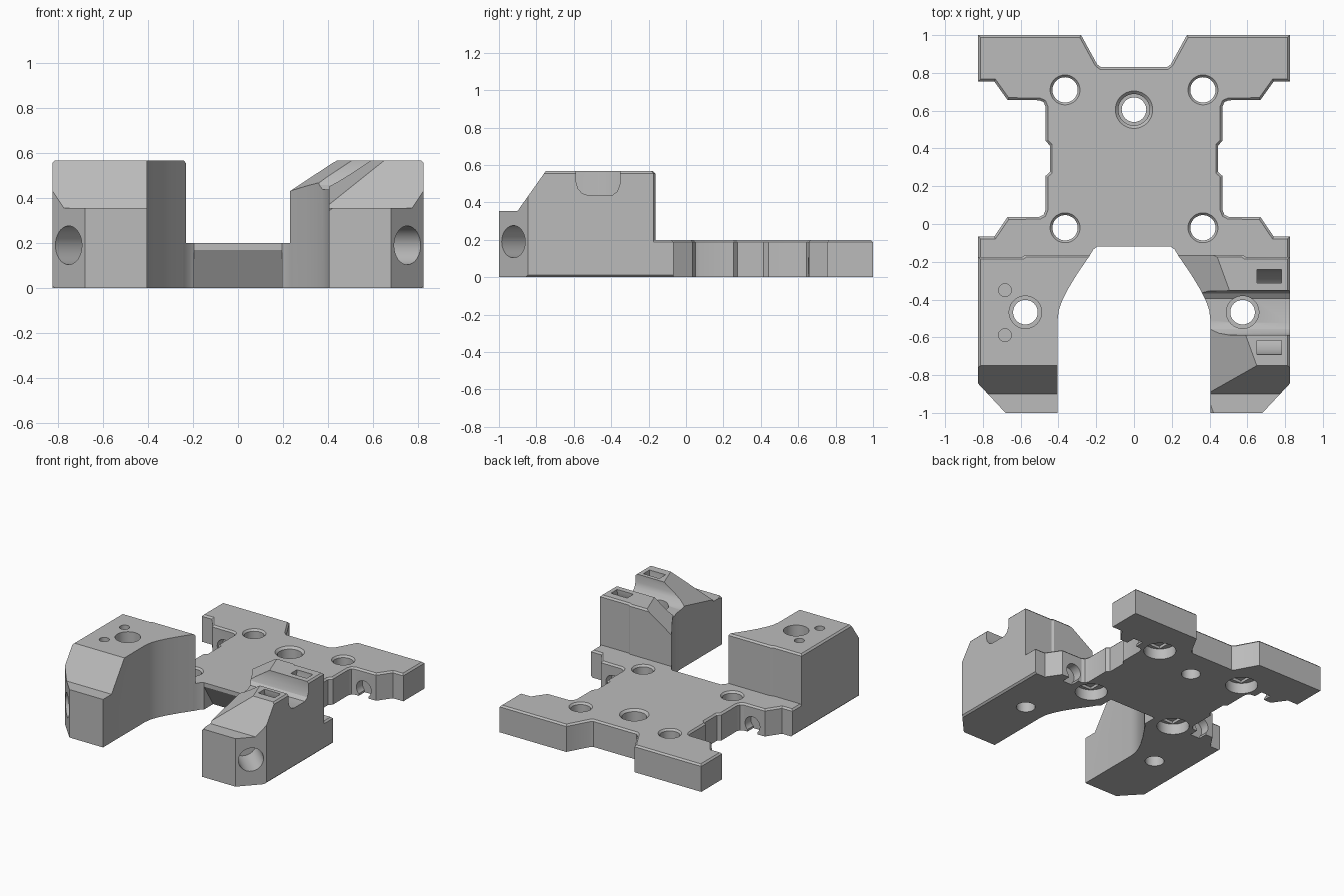
import bpy, bmesh
from math import pi, sin, cos
from mathutils import Vector

cube = bpy.data.objects.get("Cube")
if cube:
    bpy.data.objects.remove(cube)

grey = bpy.data.materials.new("plain grey")
grey.use_nodes = True
COLOUR = (0.5, 0.5, 0.5, 1)
grey.diffuse_color = COLOUR
grey.node_tree.nodes["Principled BSDF"].inputs["Base Color"].default_value = COLOUR


def finish(name, bm):
    bmesh.ops.recalc_face_normals(bm, faces=bm.faces)
    mesh = bpy.data.meshes.new(name)
    bm.to_mesh(mesh)
    bm.free()
    mesh.materials.append(grey)
    obj = bpy.data.objects.new(name, mesh)
    bpy.context.collection.objects.link(obj)
    return obj


def prism(name, outline, lo, hi, axis="z", bevel=None):
    """Extrude an outline along z (xy outline) or x (yz outline)."""
    bm = bmesh.new()
    place = (lambda u, v, w: (u, v, w)) if axis == "z" else (lambda u, v, w: (w, u, v))
    face = bm.faces.new([bm.verts.new(place(u, v, lo)) for u, v in outline])
    moved = bmesh.ops.extrude_face_region(bm, geom=[face])["geom"]
    verts = [g for g in moved if isinstance(g, bmesh.types.BMVert)]
    bmesh.ops.translate(bm, verts=verts, vec=place(0, 0, hi - lo))
    bmesh.ops.recalc_face_normals(bm, faces=bm.faces)
    if bevel:
        edges = [e for e in bm.edges
                 if abs(e.verts[0].co.z - e.verts[1].co.z) < 1e-5
                 and bevel((e.verts[0].co + e.verts[1].co) / 2)]
        bmesh.ops.bevel(bm, geom=edges, offset=0.012, segments=1,
                        affect="EDGES", profile=0.5)
    return finish(name, bm)


def cylinder(at, radius, depth, axis=(0, 0, 1), top=None):
    bm = bmesh.new()
    bmesh.ops.create_cone(bm, cap_ends=True, segments=48, radius1=radius,
                          radius2=top or radius, depth=depth)
    obj = finish("cutter", bm)
    obj.rotation_mode = "QUATERNION"
    obj.rotation_quaternion = Vector(axis).to_track_quat("Z", "Y")
    obj.location = at
    return obj


def drill(x, y, z0, z1, radius, top=None):
    return cylinder((x, y, (z0 + z1) / 2), radius, z1 - z0, top=top)


def box(at, size, normal=(0, 0, 1)):
    bm = bmesh.new()
    bmesh.ops.create_cube(bm, size=1)
    bmesh.ops.scale(bm, verts=bm.verts, vec=size)
    obj = finish("cutter", bm)
    obj.rotation_mode = "QUATERNION"
    obj.rotation_quaternion = Vector(normal).to_track_quat("Z", "Y")
    obj.location = at
    return obj


def cut(target, cutter):
    cutter.hide_render = True
    bpy.context.view_layer.update()
    mod = target.modifiers.new("cut", "BOOLEAN")
    mod.operation, mod.solver, mod.object = "DIFFERENCE", "EXACT", cutter
    bpy.context.view_layer.objects.active = target
    bpy.ops.object.modifier_apply(modifier=mod.name)
    bpy.data.objects.remove(cutter)


# Base plate: one half outline, mirrored
half = [(0.175, 0.83), (0.195, 0.845), (0.28, 1), (0.825, 1), (0.825, 0.755),
        (0.74, 0.755), (0.67, 0.657), (0.5, 0.655), (0.478, 0.645), (0.468, 0.62),
        (0.468, 0.44), (0.445, 0.415), (0.445, 0.275), (0.468, 0.255),
        (0.468, 0.075), (0.478, 0.05), (0.5, 0.038), (0.67, 0.036),
        (0.74, -0.067), (0.825, -0.067), (0.825, -0.18), (0.242, -0.18),
        (0.215, -0.135), (0.195, -0.12)]
outline = half + [(-x, y) for x, y in reversed(half)]


def plate_edges(m):
    if m.z > 0.1:
        return m.y > -0.1 or abs(m.x) > 0.8
    return abs(m.x) > 0.8 and m.y < 0


plate = prism("base_plate", outline, 0, 0.2, bevel=plate_edges)

# Sloped underside at the front of the plate
cut(plate, prism("cutter", [(-0.15, -0.02), (-0.15, 0.17), (-0.12, 0.17), (0, -0.02)],
                 -0.195, 0.195, "x"))

# Corner screw holes, recessed underneath, with a small lead-in on top
for x in (-0.365, 0.365):
    for y in (-0.02, 0.71):
        cut(plate, drill(x, y, -0.1, 0.3, 0.067))
        cut(plate, drill(x, y, 0.186, 0.201, 0.067, 0.08))
        cut(plate, drill(x, y, -0.1, 0.08, 0.11))
        cut(plate, box((x, y, 0.08), (0.134, 0.17, 0.04)))

# Centre hole, stepped and countersunk from the top
cut(plate, drill(0, 0.605, -0.1, 0.3, 0.065))
cut(plate, drill(0, 0.605, 0.1, 0.3, 0.083))
cut(plate, drill(0, 0.605, 0.184, 0.201, 0.083, 0.1))

# Round grooves under the inner edges of the four arms
for x in (-0.57, 0.57):
    for y in (0.015, 0.68):
        cut(plate, cylinder((x, y, 0.06), 0.06, 0.09, (0, 1, 0)))
        cut(plate, box((x, y, 0), (0.08, 0.09, 0.08)))


# Raised side blocks, with the same holes on both sides
def block(name, side):
    shape = [(0.405, -1), (0.68, -1), (0.825, -0.845), (0.825, -0.174), (0.59, -0.174),
             (0.575, -0.164), (0.232, -0.164), (0.3, -0.263), (0.35, -0.345),
             (0.38, -0.405), (0.398, -0.455), (0.405, -0.51)]
    obj = prism(name, [(side * x, y) for x, y in shape], 0, 0.567,
                bevel=lambda m: abs(m.x) > 0.8 or (m.z > 0.3 and m.y > -0.18))
    cut(obj, prism("cutter", [(-1.1, 0.355), (-0.9, 0.355), (-0.75, 0.567),
                              (-0.73, 0.7), (-1.1, 0.7)], -1, 1, "x"))
    cut(obj, cylinder((side * 0.752, -0.922, 0.19), 0.086, 0.5, (side, -0.95, 0)))
    cut(obj, drill(side * 0.575, -0.467, -0.1, 0.7, 0.065))
    cut(obj, drill(side * 0.575, -0.467, 0.3, 0.7, 0.086))
    return obj


right_block = block("plain_block", -1)
left_block = block("channel_block", 1)

# Two small blind holes on the plain block
for y in (-0.35, -0.588):
    cut(right_block, drill(-0.683, y, 0.45, 0.7, 0.034))

# Slanted inner top of the channel block
slope = Vector((-0.663, -0.241, 1)).normalized()
cut(left_block, box(Vector((0.65, -0.75, 0.567)) + slope * 0.3, (3, 3, 0.6), slope))

# Cable channel across the channel block
cut(left_block, prism("cutter", [
    (-0.59, 0.7), (-0.588, 0.51), (-0.578, 0.475), (-0.556, 0.449), (-0.525, 0.438),
    (-0.395, 0.438), (-0.368, 0.458), (-0.354, 0.495), (-0.352, 0.7)], 0.2, 0.9, "x"))


# Curved strap tunnel passing under the channel
def arc(radius):
    return [(-0.465 - radius * cos(a), 0.56 - radius * sin(a))
            for a in (pi * i / 20 for i in range(21))]


outer, inner = arc(0.225), arc(0.153)
ring = ([(outer[0][0], 0.7)] + outer + [(outer[-1][0], 0.7), (inner[-1][0], 0.7)]
        + inner[::-1] + [(inner[0][0], 0.7)])
cut(left_block, prism("cutter", ring, 0.65, 0.782, "x"))

# Smooth the round walls, keep the corners sharp
bpy.ops.object.select_all(action="DESELECT")
for obj in (plate, right_block, left_block):
    obj.select_set(True)
bpy.context.view_layer.objects.active = plate
bpy.ops.object.shade_smooth_by_angle(angle=pi / 7)
